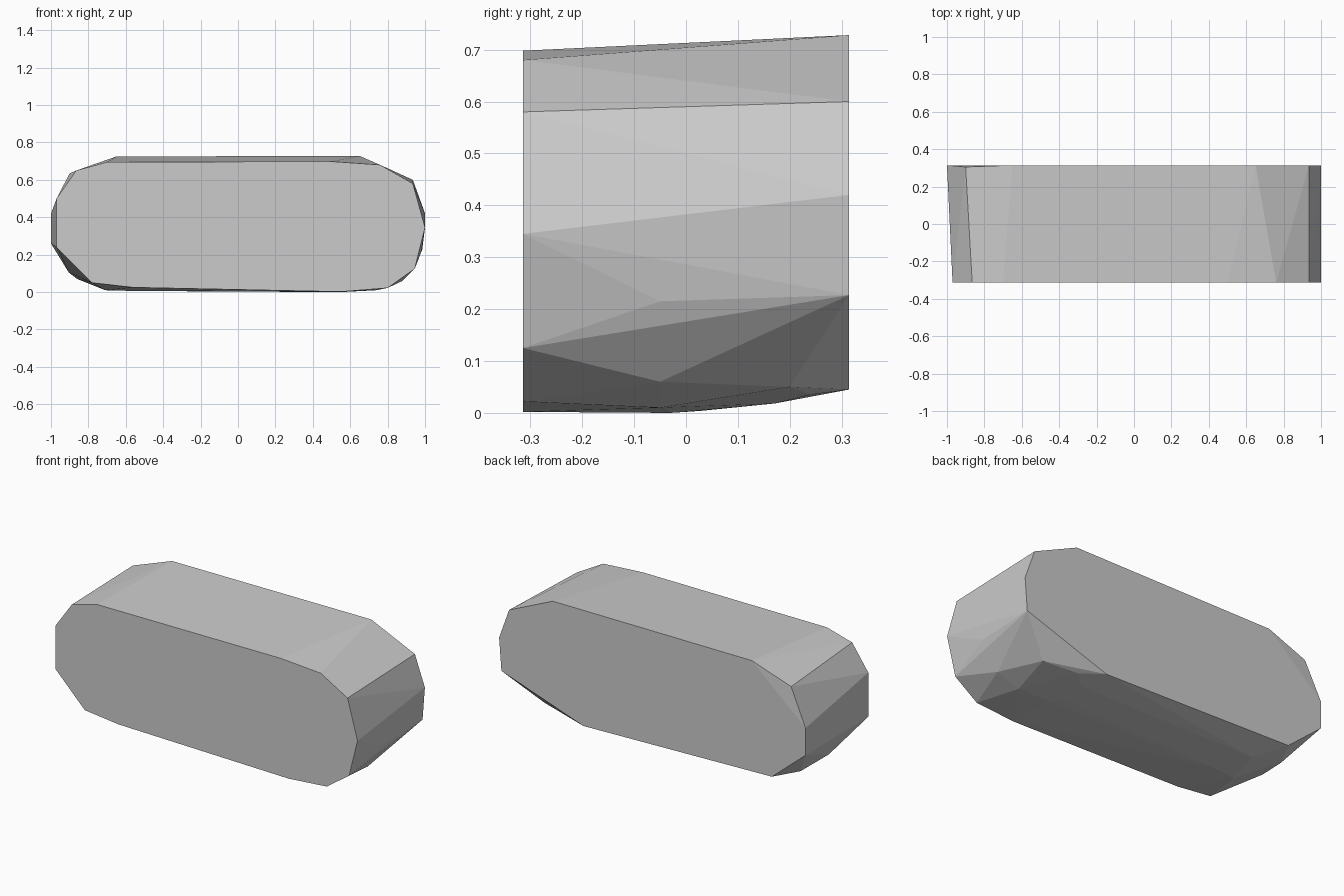
import bpy
import bmesh

cube = bpy.data.objects.get("Cube")
if cube:
    bpy.data.objects.remove(cube, do_unlink=True)

# Plain grey stone
grey = bpy.data.materials.new("light_grey")
grey.use_nodes = True
colour = (0.6, 0.6, 0.6, 1)
grey.diffuse_color = colour
grey.node_tree.nodes["Principled BSDF"].inputs["Base Color"].default_value = colour

# Front outline, as x and z
front = [(-.97, .24), (-.97, .5), (-.865, .65), (-.7, .695), (.5, .698),
         (.76, .68), (.935, .58), (1, .345), (.945, .125), (.8, .022),
         (.55, .002), (-.56, .025), (-.78, .05)]

# Back outline, as x and z
back = [(-1, .26), (-1, .42), (-.65, .725), (.65, .728), (.935, .6),
        (1, .42), (.985, .227), (.45, .045), (-.78, .075)]

# Worn corners and bulging underside
worn = [(-.9, .305, .635), (.98, -.05, .215), (.88, -.05, .06),
        (.74, -.05, .01), (.785, .2, .05), (.58, .24, .035),
        (.5, .03, .004), (.5, .17, .018), (-.905, -.04, .105),
        (-.86, .16, .07), (-.71, -.04, .01), (-.56, -.02, .006),
        (-.65, .17, .022), (.55, -.03, 0)]

# Wrap the outlines into one faceted block
half_depth = .314
points = [(x, -half_depth, z) for x, z in front]
points += [(x, half_depth, z) for x, z in back] + worn
bm = bmesh.new()
for p in points:
    bm.verts.new(p)
hull = bmesh.ops.convex_hull(bm, input=bm.verts[:])
spare = {g for g in hull["geom_interior"] + hull["geom_unused"]
         if isinstance(g, bmesh.types.BMVert)}
bmesh.ops.delete(bm, geom=list(spare), context="VERTS")
bmesh.ops.recalc_face_normals(bm, faces=bm.faces[:])

mesh = bpy.data.meshes.new("stone_block")
bm.to_mesh(mesh)
bm.free()
mesh.materials.append(grey)
block = bpy.data.objects.new("stone_block", mesh)
bpy.context.collection.objects.link(block)
